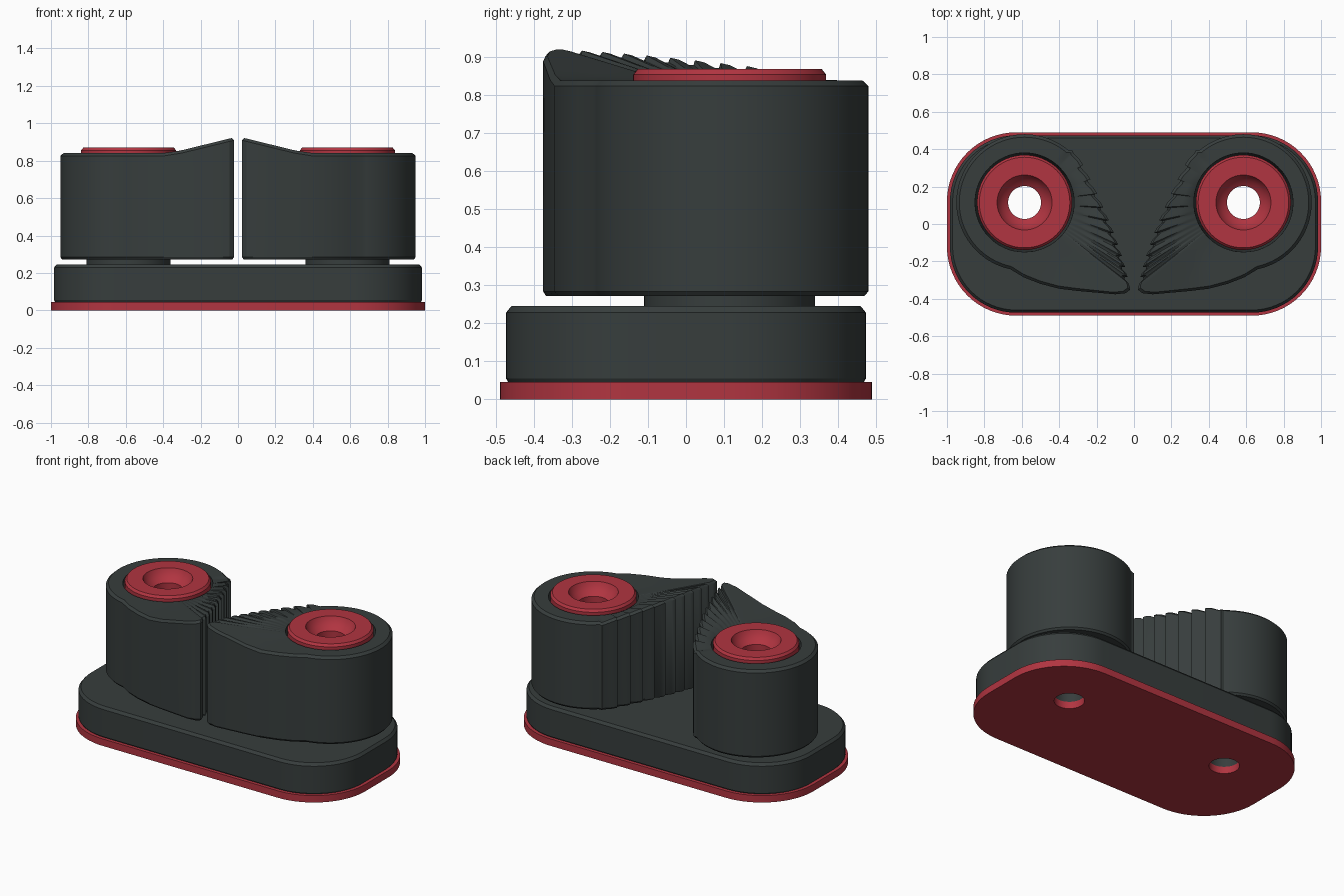
import bpy, bmesh
from math import sin, cos, pi, radians, atan2, hypot

if "Cube" in bpy.data.objects:
    bpy.data.objects.remove(bpy.data.objects["Cube"], do_unlink=True)

PX, PY = 0.585, 0.115      # pivot of each cam, mirrored in x
HOLE = 0.088               # screw hole radius


def material(name, rgb):
    m = bpy.data.materials.new(name)
    m.use_nodes = True
    m.diffuse_color = (*rgb, 1)
    bsdf = m.node_tree.nodes["Principled BSDF"]
    bsdf.inputs["Base Color"].default_value = (*rgb, 1)
    bsdf.inputs["Roughness"].default_value = 0.6
    return m


DARK = material("charcoal grey", (0.038, 0.047, 0.046))
RED = material("deep red", (0.44, 0.035, 0.052))


def loft(name, rings, mat, closed=False):
    """Skin equal-length rings; cap the ends, or join last to first."""
    bm = bmesh.new()
    loops = [[bm.verts.new(p) for p in ring] for ring in rings]
    pairs = list(zip(loops, loops[1:]))
    if closed:
        pairs.append((loops[-1], loops[0]))
    else:
        bm.faces.new(loops[0])
        bm.faces.new(loops[-1])
    n = len(loops[0])
    for a, b in pairs:
        for i in range(n):
            j = (i + 1) % n
            bm.faces.new((a[i], a[j], b[j], b[i]))
    bmesh.ops.recalc_face_normals(bm, faces=bm.faces)
    mesh = bpy.data.meshes.new(name)
    bm.to_mesh(mesh)
    bm.free()
    mesh.materials.append(mat)
    ob = bpy.data.objects.new(name, mesh)
    bpy.context.collection.objects.link(ob)
    return ob


def smooth(ob):
    bpy.ops.object.select_all(action='DESELECT')
    ob.select_set(True)
    bpy.context.view_layer.objects.active = ob
    bpy.ops.object.shade_smooth_by_angle(angle=radians(28))


def lathe(name, profile, side, mat):
    """Revolve a closed (radius, height) profile around a cam pivot."""
    turns = [2 * pi * i / 64 for i in range(64)]
    rings = [[(side * PX + r * cos(a), PY + r * sin(a), z) for a in turns]
             for r, z in profile]
    ob = loft(name, rings, mat, closed=True)
    smooth(ob)


def rounded_rect(hx, hy, r, z):
    pts = []
    for k, (sx, sy) in enumerate(((1, 1), (-1, 1), (-1, -1), (1, -1))):
        for i in range(17):
            a = (k + i / 16) * pi / 2
            pts.append((sx * (hx - r) + r * cos(a), sy * (hy - r) + r * sin(a), z))
    return pts


def slab(name, levels, mat):
    """Rounded slab from (inset, height) levels, pierced by two screw holes."""
    ob = loft(name, [rounded_rect(1 - d, 0.49 - d, 0.37 - d, z) for d, z in levels], mat)
    for side in (1, -1):
        bpy.ops.mesh.primitive_cylinder_add(vertices=64, radius=HOLE, depth=2,
                                            location=(side * PX, PY, 0))
        cutter = bpy.context.object
        cutter.data.materials.append(mat)
        cut = ob.modifiers.new("screw hole", 'BOOLEAN')
        cut.operation = 'DIFFERENCE'
        cut.solver = 'EXACT'
        cut.object = cutter
        bpy.context.view_layer.objects.active = ob
        bpy.ops.object.modifier_apply(modifier=cut.name)
        bpy.data.objects.remove(cutter, do_unlink=True)
    smooth(ob)


# Base
slab("base_plate", [(0, 0), (0, 0.045)], RED)
slab("base_body", [(0.022, 0.045), (0.016, 0.055), (0.016, 0.228), (0.03, 0.245)], DARK)


def cam_outline():
    """Points (angle, radius, groove depth) around the pivot."""
    pts = []
    for i in range(53):                      # round back of the cam
        a = radians(130 - i * 4)
        pts.append((PX + 0.365 * cos(a), PY + 0.365 * sin(a), 0))
    # Swept front edge and blunt tip
    pts += [(x, y, 0) for x, y in ((0.59, -0.285), (0.5, -0.32), (0.4, -0.346),
            (0.3, -0.358), (0.2, -0.367), (0.1, -0.376), (0.045, -0.37), (0.022, -0.352))]
    teeth = 11
    for k in range(teeth):                   # saw-toothed gripping edge
        for f, depth in ((0.1, 0.0), (0.45, 0.005), (0.8, 0.024), (0.98, 0.022)):
            t = (k + f) / teeth
            u = 1 - t
            x = u * u * 0.022 + 2 * u * t * 0.07 + t * t * 0.31
            y = -u * u * 0.34 - 2 * u * t * 0.065 + t * t * 0.39
            pts.append((x + depth * 0.9, y + depth * 0.2, depth))
    return [(atan2(y - PY, x - PX), hypot(x - PX, y - PY), d) for x, y, d in pts]


OUTLINE = cam_outline()


def cam_top(x):
    return 0.84 + 0.245 * max(0, 0.365 - x)


def cam_ring(side, radius, height):
    ring = []
    for a, r, d in OUTLINE:
        q = radius(r)
        x = PX + q * cos(a)
        ring.append((side * x, PY + q * sin(a), height(x, d)))
    return ring


def top_ring(side, f):
    """Ring on the sloping top; f runs from the bushing (0) to the rim (1)."""
    return cam_ring(side, lambda r: 0.265 + (r - 0.016 - 0.265) * f,
                    lambda x, d: 0.84 + (cam_top(x) - 0.84) * min(1, f * 4) - d * 0.4 * f)


for side, word in ((1, "left"), (-1, "right")):
    # Cam jaw
    rings = [cam_ring(side, lambda r: 0.2, lambda x, d: 0.272),
             cam_ring(side, lambda r: r - 0.01, lambda x, d: 0.272),
             cam_ring(side, lambda r: r, lambda x, d: 0.284),
             cam_ring(side, lambda r: r, lambda x, d: cam_top(x) - 0.015 - d * 0.4)]
    rings += [top_ring(side, f) for f in (1, 0.75, 0.5, 0.25, 0)]
    rings.append(cam_ring(side, lambda r: 0.265, lambda x, d: 0.815))
    smooth(loft(word + "_cam", rings, DARK, closed=True))

    # Spacer collar under the cam
    lathe(word + "_collar", [(HOLE, 0.24), (0.225, 0.24), (0.225, 0.276), (HOLE, 0.276)],
          side, DARK)

    # Countersunk bushing
    lathe(word + "_bushing", [(HOLE, 0.276), (0.15, 0.276), (0.15, 0.8), (0.254, 0.8),
          (0.254, 0.855), (0.242, 0.87), (0.147, 0.87), (0.138, 0.848), (0.12, 0.825),
          (0.1, 0.808), (HOLE, 0.8)], side, RED)
